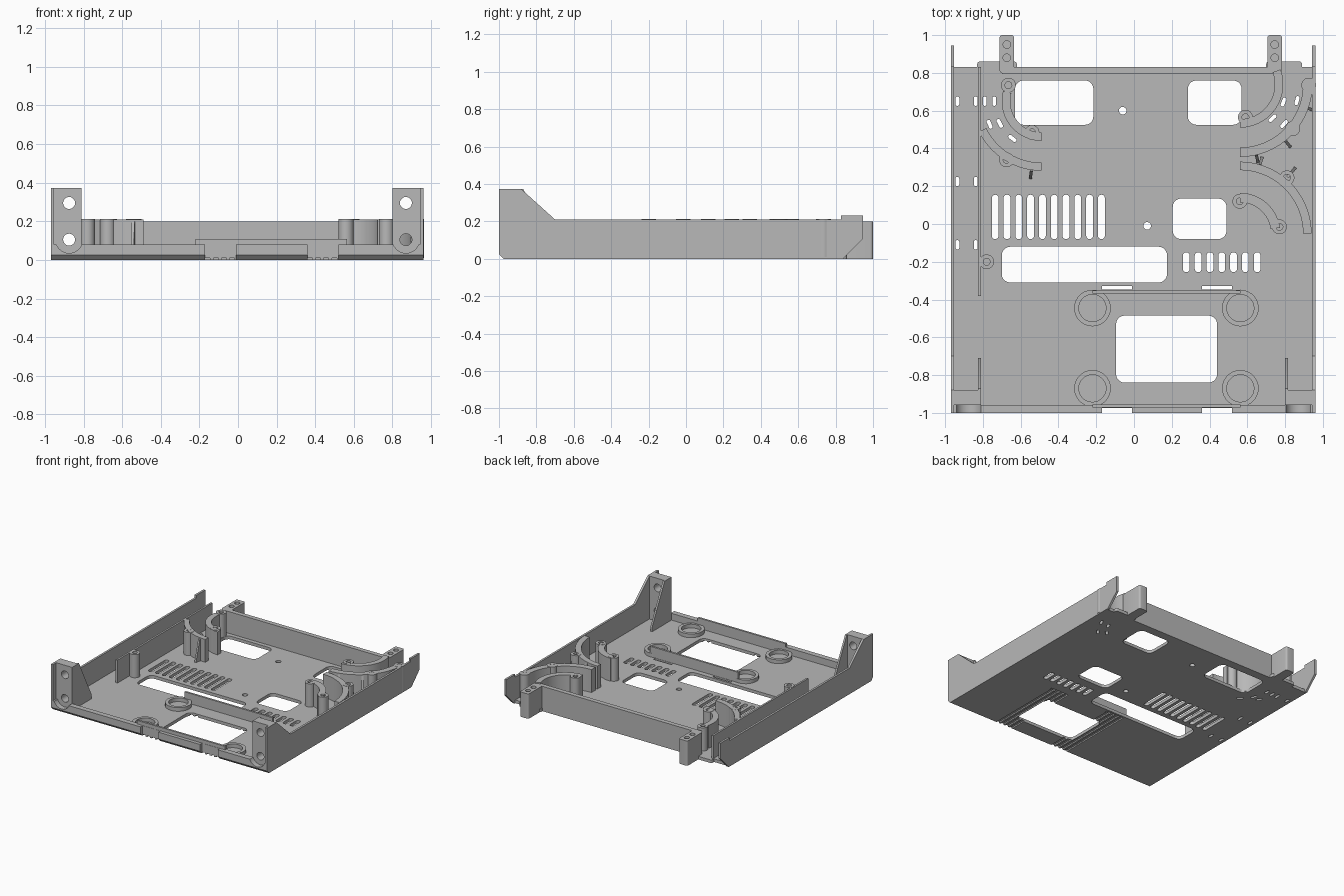
import bpy, bmesh
from math import sin, cos, radians, pi, atan2
from mathutils import Vector

if "Cube" in bpy.data.objects:
    bpy.data.objects.remove(bpy.data.objects["Cube"], do_unlink=True)

grey = bpy.data.materials.new("light_grey")
grey.use_nodes = True
grey.diffuse_color = (0.48, 0.48, 0.48, 1)
grey.node_tree.nodes["Principled BSDF"].inputs["Base Color"].default_value = (0.48, 0.48, 0.48, 1)

FLOOR, TOP = 0.025, 0.21
parts = []


# ---- geometry helpers ----
def prism(bm, pts, lo, hi, axis="z"):
    """Extrude a flat outline between lo and hi along an axis."""
    place = {"z": lambda p, t: (p[0], p[1], t),
             "x": lambda p, t: (t, p[0], p[1]),
             "y": lambda p, t: (p[0], t, p[1])}[axis]
    a = [bm.verts.new(place(p, lo)) for p in pts]
    b = [bm.verts.new(place(p, hi)) for p in pts]
    faces = [bm.faces.new(a), bm.faces.new(b)]
    n = len(pts)
    for i in range(n):
        j = (i + 1) % n
        faces.append(bm.faces.new((a[i], a[j], b[j], b[i])))
    bmesh.ops.recalc_face_normals(bm, faces=faces)


def rect(x0, x1, y0, y1):
    return [(x0, y0), (x1, y0), (x1, y1), (x0, y1)]


def circle(x, y, r, n=24):
    return [(x + r * cos(2 * pi * i / n), y + r * sin(2 * pi * i / n)) for i in range(n)]


def rounded(x0, x1, y0, y1, r, turn=0):
    cx, cy, pts = (x0 + x1) / 2, (y0 + y1) / 2, []
    hw, hh = (x1 - x0) / 2 - r, (y1 - y0) / 2 - r
    for k, (sx, sy) in enumerate([(1, 1), (-1, 1), (-1, -1), (1, -1)]):
        for i in range(6):
            a = pi / 2 * (k + i / 5)
            px, py = sx * hw + r * cos(a), sy * hh + r * sin(a)
            pts.append((cx + px * cos(turn) - py * sin(turn), cy + px * sin(turn) + py * cos(turn)))
    # drop coincident points where a side has no straight run
    return [p for i, p in enumerate(pts) if (Vector(p) - Vector(pts[i - 1])).length > 1e-4]


def arc(bm, x, y, r0, r1, a0, a1, z0, z1):
    """Curved wall with a rectangular section; a full turn gives a tube."""
    full = a1 - a0 >= 360
    n = 28
    rows = []
    for i in range(n if full else n + 1):
        a = radians(a0 + (a1 - a0) * i / n)
        rows.append([bm.verts.new((x + r * cos(a), y + r * sin(a), z))
                     for r, z in ((r0, z0), (r1, z0), (r1, z1), (r0, z1))])
    faces = []
    for i in range(n):
        p, q = rows[i], rows[(i + 1) % len(rows)]
        for k in range(4):
            m = (k + 1) % 4
            faces.append(bm.faces.new((p[k], p[m], q[m], q[k])))
    if not full:
        faces += [bm.faces.new(rows[0]), bm.faces.new(rows[-1])]
    bmesh.ops.recalc_face_normals(bm, faces=faces)


def finish(name, bm):
    me = bpy.data.meshes.new(name)
    bm.to_mesh(me)
    bm.free()
    me.materials.append(grey)
    ob = bpy.data.objects.new(name, me)
    bpy.context.scene.collection.objects.link(ob)
    parts.append(ob)
    return ob


def solid(name, pts, lo, hi, axis="z"):
    bm = bmesh.new()
    prism(bm, pts, lo, hi, axis)
    return finish(name, bm)


def cut(ob, bm):
    """Subtract a set of cutter solids and bake the result."""
    cutter = finish("cutter", bm)
    parts.remove(cutter)
    mod = ob.modifiers.new("cut", "BOOLEAN")
    mod.operation, mod.solver, mod.object = "DIFFERENCE", "EXACT", cutter
    bpy.context.view_layer.update()
    me = bpy.data.meshes.new_from_object(ob.evaluated_get(bpy.context.evaluated_depsgraph_get()))
    ob.modifiers.clear()
    ob.data = me
    bpy.data.objects.remove(cutter, do_unlink=True)


# ---- floor with chamfered front edge and lip ----
floor = solid("floor", [(-1, 0.025), (-0.975, 0), (0.83, 0), (0.83, FLOOR),
                        (-0.957, FLOOR), (-0.957, 0.08), (-1, 0.08)], -0.965, 0.955, "x")
bm = bmesh.new()
openings = [(-0.63, -0.215, 0.525, 0.76), (0.285, 0.57, 0.525, 0.76), (0.205, 0.49, -0.08, 0.135),
            (-0.7, 0.175, -0.31, -0.12), (-0.095, 0.44, -0.84, -0.485)]
for o in openings:
    prism(bm, rounded(*o, 0.045), -0.1, 0.1)
for count, x, y0, y1 in ((10, -0.735, -0.08, 0.155), (7, 0.277, -0.255, -0.15)):
    for i in range(count):
        c = x + i * 0.0625
        prism(bm, rounded(c - 0.018, c + 0.018, y0, y1, 0.017), -0.1, 0.1)
for x in (-0.935, -0.838):
    for y in (-0.11, 0.225, 0.65):
        prism(bm, rounded(x - 0.01, x + 0.01, y - 0.025, y + 0.025, 0.0095), -0.1, 0.1)
# cable tie slots following the curved channels
for cx, cy, r, angles in ((-0.49, 0.65, 0.25, (180, 208, 232)), (-0.49, 0.65, 0.3, (180, 204)),
                          (0.56, 0.74, 0.25, (314, 338)), (0.56, 0.74, 0.315, (318, 344))):
    for a in angles:
        t = radians(a)
        x, y = cx + r * cos(t), cy + r * sin(t)
        prism(bm, rounded(x - 0.01, x + 0.01, y - 0.025, y + 0.025, 0.0095, t), -0.1, 0.1)
for x, y in ((-0.06, 0.6), (0.07, -0.01)):
    prism(bm, circle(x, y, 0.02), -0.1, 0.1)
for x in (-0.17, 0.36):
    prism(bm, rect(x, x + 0.16, -1.1, -0.974), -0.1, 0.2)
    prism(bm, rect(x, x + 0.16, -0.348, -0.327), -0.1, 0.1)
for x in (-0.875, 0.87):
    prism(bm, circle(x, 0.105, 0.07), -1.1, -0.957, "y")
cut(floor, bm)

# strap grooves on the underside
bm = bmesh.new()
for x in (-0.17, 0.36):
    for i in range(4):
        prism(bm, rect(x + i * 0.042, x + i * 0.042 + 0.026, -0.98, -0.34), -0.1, 0.01)
cut(floor, bm)

# ---- side walls, front brackets and gussets ----
wall = [(-1, 0.025), (-0.975, 0), (0.84, 0), (0.945, 0.105), (0.945, 0.232), (0.83, 0.232),
        (0.83, TOP), (-0.7, TOP), (-0.88, 0.372), (-1, 0.372)]
for side, x0, x1, hole, gusset in (("right", -0.97, -0.953, -0.875, -0.825),
                                   ("left", 0.943, 0.96, 0.87, 0.8)):
    solid(side + "_wall", wall, x0, x1, "x")
    lo, hi = (x0, gusset + 0.015) if x0 < 0 else (gusset, x1)
    plate = solid(side + "_bracket", rect(lo, hi, 0.01, 0.372), -0.957, -0.88, "y")
    bm = bmesh.new()
    for z in (0.105, 0.295):
        prism(bm, circle(hole, z, 0.031), -1.2, -0.7, "y")
    cut(plate, bm)
    solid(side + "_gusset", [(-0.89, 0.01), (-0.71, 0.01), (-0.71, 0.06), (-0.87, 0.372), (-0.89, 0.372)],
          gusset, gusset + 0.015, "x")

# ---- inner divider and rear wall ----
solid("inner_divider", rect(-0.825, -0.81, -0.38, 0.83), 0.01, TOP)
solid("rear_wall", rect(-0.7, 0.78, 0.793, 0.83), 0.01, 0.2)

# ---- rear mounting tabs ----
for name, x, flare0, flare1 in (("right", -0.673, -0.83, -0.62), ("left", 0.745, 0.7, 0.89)):
    tab = solid(name + "_rear_tab", rounded(x - 0.039, x + 0.039, 0.8, 1, 0.015), 0, 0.2)
    bm = bmesh.new()
    for y in (0.88, 0.95):
        prism(bm, circle(x, y, 0.02), 0.1, 0.3)
    cut(tab, bm)
    solid(name + "_tab_flare", rounded(flare0, flare1, 0.81, 0.86, 0.015), 0, FLOOR)

# ---- curved cable guides ----
guides = [("rear_right_inner", -0.49, 0.65, 0.165, 0.21, 165, 270),
          ("rear_right_outer", -0.49, 0.65, 0.325, 0.368, 206, 270),
          ("rear_left_inner", 0.56, 0.74, 0.185, 0.23, 270, 380),
          ("rear_left_outer", 0.56, 0.74, 0.335, 0.385, 270, 362),
          ("middle_left_inner", 0.56, -0.05, 0.165, 0.215, 8, 90),
          ("middle_left_outer", 0.56, -0.05, 0.335, 0.38, 0, 90)]
for name, x, y, r0, r1, a0, a1 in guides:
    bm = bmesh.new()
    arc(bm, x, y, r0, r1, a0, a1, 0.01, TOP)
    finish(name + "_guide", bm)

# ---- triangular fins bracing the guides ----
for x, y, cx, cy in ((-0.545, 0.27, -0.49, 0.65), (0.65, 0.355, 0.56, 0.74), (0.81, 0.43, 0.56, 0.74),
                     (0.915, 0.615, 0.56, 0.74), (0.67, 0.325, 0.56, -0.05), (0.835, 0.275, 0.56, -0.05)):
    t = atan2(y - cy, x - cx)
    fin = solid("guide_fin", [(-0.035, 0), (0.035, 0), (-0.01, TOP - 0.02), (-0.035, TOP - 0.02)],
                -0.008, 0.008, "y")
    fin.location = (x, y, 0.01)
    fin.rotation_euler.z = t

# ---- screw posts ----
for x, y in ((-0.665, 0.735), (-0.54, 0.485), (-0.675, 0.34), (-0.78, -0.2), (0.925, 0.735),
             (0.59, 0.565), (0.84, 0.505), (0.81, 0.245), (0.56, 0.12), (0.77, -0.015)):
    bm = bmesh.new()
    arc(bm, x, y, 0.018, 0.039, 0, 360, 0.01, TOP + 0.002)
    finish("screw_post", bm)

# ---- foot rings and retaining rims around the front window ----
for x in (-0.22, 0.563):
    for y in (-0.445, -0.87):
        bm = bmesh.new()
        arc(bm, x, y, 0.072, 0.097, 0, 360, 0.01, 0.055)
        finish("foot_ring", bm)
for name, y in (("front_rim", -0.972), ("back_rim", -0.367)):
    solid(name, rect(-0.22, 0.565, y, y + 0.016), 0.015, 0.108)

# ---- shading ----
bpy.ops.object.select_all(action="DESELECT")
for ob in parts:
    ob.select_set(True)
bpy.context.view_layer.objects.active = floor
bpy.ops.object.shade_smooth_by_angle(angle=radians(30))
